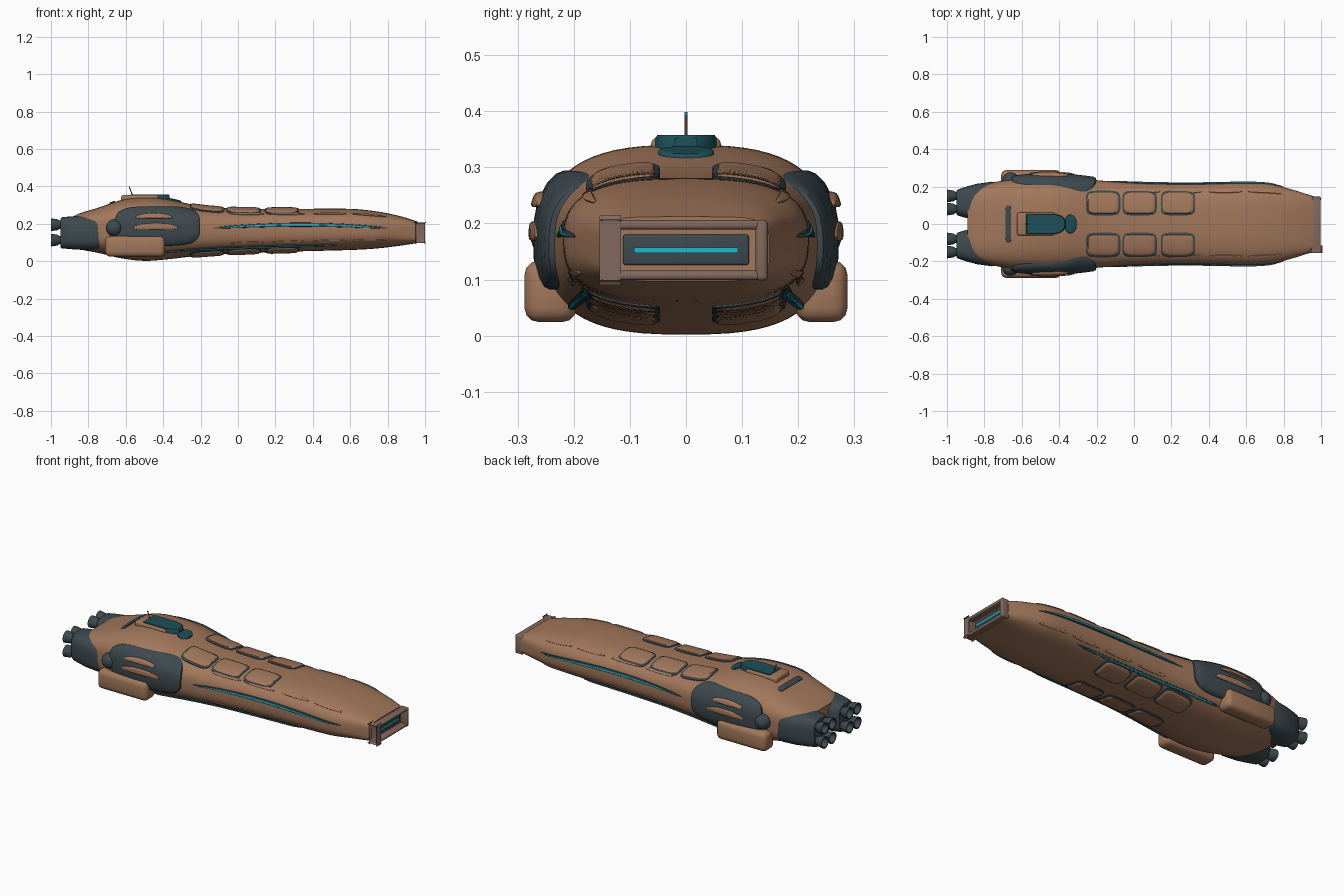
import bpy, bmesh, math
from mathutils import Vector

cube = bpy.data.objects.get("Cube")
if cube:
    bpy.data.objects.remove(cube, do_unlink=True)


def material(name, *rgb):
    m = bpy.data.materials.new(name)
    m.use_nodes = True
    m.diffuse_color = (*rgb, 1)
    m.node_tree.nodes["Principled BSDF"].inputs["Base Color"].default_value = (*rgb, 1)
    return m


BROWN = material("copper brown", .36, .185, .105)
DARK = material("slate grey", .047, .067, .078)
TEAL = material("deep teal", .013, .08, .1)
CYAN = material("glow cyan", .015, .47, .6)
FRAME = material("dusty bronze", .22, .14, .108)


def finish(name, bm, mat, angle=40):
    bmesh.ops.recalc_face_normals(bm, faces=bm.faces)
    mesh = bpy.data.meshes.new(name)
    bm.to_mesh(mesh)
    bm.free()
    mesh.materials.append(mat)
    ob = bpy.data.objects.new(name, mesh)
    bpy.context.collection.objects.link(ob)
    bpy.ops.object.select_all(action='DESELECT')
    ob.select_set(True)
    bpy.context.view_layer.objects.active = ob
    bpy.ops.object.shade_smooth_by_angle(angle=math.radians(angle))
    return ob


def loft(name, rings, mat, angle=40):
    """Skin a list of closed rings and cap both ends."""
    bm = bmesh.new()
    rows = [[bm.verts.new(p) for p in ring] for ring in rings]
    for a, b in zip(rows, rows[1:]):
        for i in range(len(a)):
            j = (i + 1) % len(a)
            bm.faces.new((a[i], a[j], b[j], b[i]))
    bm.faces.new(rows[0])
    bm.faces.new(rows[-1])
    return finish(name, bm, mat, angle)


def box(name, lo, hi, mat, bevel=0.0, segments=3):
    bm = bmesh.new()
    bmesh.ops.create_cube(bm, size=1)
    lo, hi = Vector(lo), Vector(hi)
    for v in bm.verts:
        v.co = (lo + hi) / 2 + v.co * (hi - lo)
    if bevel:
        bmesh.ops.bevel(bm, geom=bm.edges[:], offset=bevel, segments=segments,
                        profile=.5, affect='EDGES')
    return finish(name, bm, mat)


def power(c, n):
    return math.copysign(abs(c) ** (2 / n), c)


def ellipse(t, n):
    return power(math.cos(t), n), power(math.sin(t), n)


# Hull stations: x, half width, bottom, top, squareness
STATIONS = [
    (-.89, .16, .085, .235, 4), (-.85, .19, .065, .255, 3.8), (-.75, .222, .045, .285, 3.3),
    (-.62, .243, .015, .328, 3), (-.5, .252, .002, .34, 2.8), (-.38, .25, .01, .332, 2.8),
    (-.2, .234, .03, .295, 2.8), (0, .22, .042, .282, 2.8), (.3, .216, .052, .28, 2.8),
    (.6, .219, .06, .28, 2.8), (.73, .213, .067, .268, 2.9), (.86, .18, .082, .243, 3.4),
    (.96, .148, .097, .212, 5)]


def section(x):
    """Smoothly interpolated half width, centre height, half height, squareness."""
    x = min(max(x, STATIONS[0][0]), STATIONS[-1][0])
    i = max(k for k in range(len(STATIONS) - 1) if STATIONS[k][0] <= x)
    p, q = STATIONS[i], STATIONS[i + 1]
    o, r = STATIONS[max(i - 1, 0)], STATIONS[min(i + 2, len(STATIONS) - 1)]
    h = q[0] - p[0]
    s = (x - p[0]) / h
    w, lo, hi, n = [
        p[k] + (q[k] - p[k]) * s * s * (3 - 2 * s)
        + h * s * (1 - s) * ((1 - s) * (q[k] - o[k]) / (q[0] - o[0])
                             - s * (r[k] - p[k]) / (r[0] - p[0]))
        for k in range(1, 5)]
    return w, (lo + hi) / 2, (hi - lo) / 2, n


def other(v, n):
    return max(0, 1 - min(1, abs(v)) ** n) ** (1 / n)


# Hull surface mappings: deck and belly by (x, y), flank by (x, z), chine by (x, angle)
def deck(side):
    def f(x, y, off):
        w, c, h, n = section(x)
        return x, y, c + side * (h * other(y / w, n) + off)
    return f


def flank(side):
    def f(x, z, off):
        w, c, h, n = section(x)
        return x, side * (w * other((z - c) / h, n) + off), z
    return f


def chine(side):
    def f(x, t, off):
        w, c, h, n = section(x)
        a, b = ellipse(t, n)
        return x, side * (w * a + off * math.cos(t)), c + h * b + off * math.sin(t)
    return f


def patch(name, surf, u, v, a, b, lift, mat, n=5, bow=0, count=64, base=-.008):
    """Thin domed plate with a rounded outline, wrapped on the hull."""
    rings = []
    for r, k in ((1, None), (1, .5), (.95, .85), (.8, .95), (.5, 1), (.15, 1)):
        ring = []
        for i in range(count):
            c, s = ellipse(math.tau * i / count, n)
            off = base if k is None else lift * k
            ring.append(surf(u + a * r * c, v + b * r * s + bow * (1 - (r * c) ** 2), off))
        rings.append(ring)
    return loft(name, rings, mat)


# Main hull
N, M = 90, 64
first, last = STATIONS[0][0], STATIONS[-1][0]
loft("hull", [[chine(1)(first + (last - first) * i / N, math.tau * j / M, 0)
               for j in range(M)] for i in range(N + 1)], BROWN)

# Nose frame with recessed light panel
for s in (1, -1):
    box("nose_frame_side", (.95, s * .124, .098), (1, s * .146, .206), FRAME, .008)
    zc = .1525 + s * .045
    box("nose_frame_bar", (.952, -.143, zc - .0085), (.998, .143, zc + .0085), FRAME, .007)
box("nose_panel", (.95, -.112, .126), (.967, .112, .18), DARK, .004)
box("nose_light", (.96, -.093, .147), (.97, .093, .157), CYAN)

# Deck and belly plates, three per row
for side, label in ((1, "deck"), (-1, "belly")):
    for s in (1, -1):
        for x in (-.165, .03, .235):
            patch(label + "_plate_rim", deck(side), x, s * .112, .092, .066, .006, DARK)
            patch(label + "_plate", deck(side), x, s * .112, .083, .057, .011, BROWN)

for s in (1, -1):
    # Engine fairing and its cluster of bells
    rings = []
    for x, y, a, b in ((-.95, .115, .062, .075), (-.942, .115, .07, .083), (-.9, .116, .083, .087),
                       (-.84, .118, .097, .091), (-.76, .118, .108, .092), (-.7, .11, .1, .085)):
        rings.append([(x, s * (y + a * c), .152 + b * d) for c, d in
                      (ellipse(math.tau * i / 40, 3.2) for i in range(40))])
    loft("engine_fairing", rings, DARK)
    for dy in (-.035, .035):
        for dz in (-.041, .041):
            profile = ((-.94, .022), (-.955, .022), (-.965, .029), (-1, .034),
                       (-1, .028), (-.965, .018))
            loft("engine_bell", [[(x, s * (.115 + dy) + r * math.cos(math.tau * i / 20),
                                   .154 + dz + r * math.sin(math.tau * i / 20))
                                  for i in range(20)] for x, r in profile], DARK, 30)

    # Flank armour with two raised streaks
    patch("flank_armour", flank(s), -.43, .188, .228, .106, .02, DARK, 3.6, count=96)
    patch("upper_streak", flank(s), -.45, .235, .1, .014, .03, BROWN, 2.2, .008)
    patch("lower_streak", flank(s), -.44, .178, .125, .018, .028, BROWN, 2.2, .008)

    # Side pod and ball turret
    y0, y1 = sorted((s * .195, s * .288))
    box("side_pod", (-.71, y0, .024), (-.39, y1, .134), BROWN, .026, 3)
    bm = bmesh.new()
    bmesh.ops.create_uvsphere(bm, u_segments=24, v_segments=16, radius=.045)
    bmesh.ops.translate(bm, verts=bm.verts, vec=(-.66, s * .232, .178))
    finish("ball_turret", bm, DARK)

    # Light stripes along the flank and lower edge
    patch("flank_stripe_rim", flank(s), .335, .177, .465, .011, .005, DARK, 2.2, .018)
    patch("flank_stripe", flank(s), .335, .177, .43, .0045, .008, CYAN, 2.2, .018)
    low = -.72
    patch("lower_stripe_rim", chine(s), .06, low, .47, .075, .006, DARK, 2.4)
    patch("lower_stripe", chine(s), .06, low, .45, .03, .009, CYAN, 2.4)

    # Faint ridges along the shoulders
    for x in (.05, .27, .49, .7):
        for t in (.75, -.45):
            patch("shoulder_ridge", chine(s), x, t, .09, .07, .004, BROWN, 2.2)

# Cockpit housing, canopy, forward window and rear vent
box("cockpit_housing", (-.625, -.062, .315), (-.425, .062, .354), BROWN, .012)
canopy = [(-.578, -.054), (-.42, -.054), (-.385, -.042), (-.366, -.02),
          (-.366, .02), (-.385, .042), (-.42, .054), (-.578, .054)]
loft("canopy", [[(x, y, z) for x, y in canopy] for z in (.322, .352)]
     + [[(-.47 + (x + .47) * .95, y * .95, .358) for x, y in canopy]], TEAL)
patch("forward_window", deck(1), -.34, 0, .034, .05, .008, TEAL, 2)
patch("rear_vent", deck(1), -.672, 0, .015, .1, .006, DARK, 6)

# Antenna
mast = [(-.563, .35), (-.58, .394)]
loft("antenna", [[(x + .003 * math.cos(a), .003 * math.sin(a), z)
                  for a in (math.tau * i / 8 for i in range(8))] for x, z in mast], FRAME)
box("antenna_tip", (-.584, -.003, .392), (-.577, .003, .399), CYAN, .001, 1)
